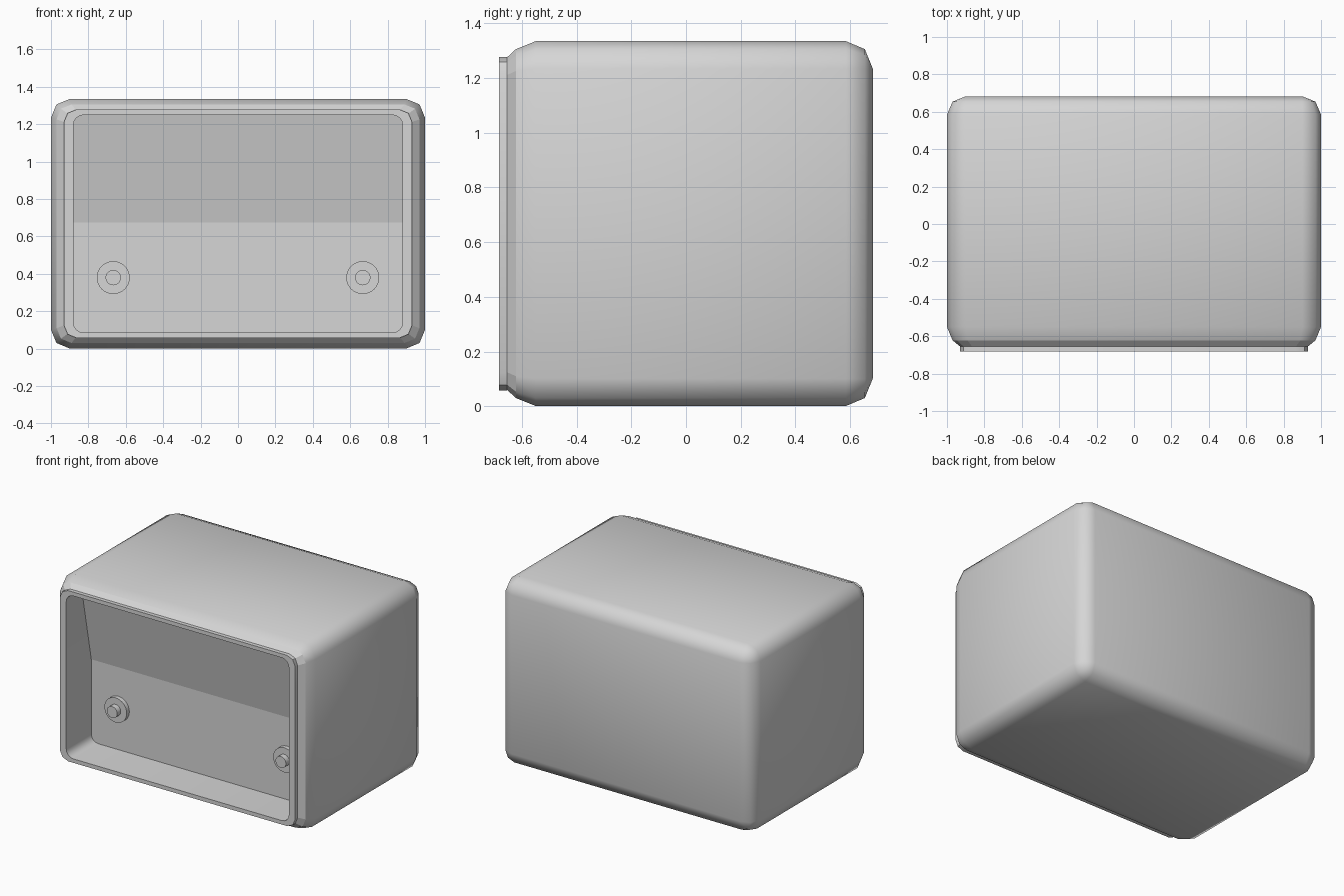
import bpy, bmesh, math

old = bpy.data.objects.get("Cube")
if old:
    bpy.data.objects.remove(old, do_unlink=True)

MID_Z = 0.668     # height of the middle of the casing
FOLD_Z = 0.675    # where the inner panel starts leaning forward
PANEL_Y = -0.40

grey = bpy.data.materials.new("light_grey")
grey.use_nodes = True
grey.diffuse_color = (0.67, 0.67, 0.67, 1)
grey.node_tree.nodes["Principled BSDF"].inputs["Base Color"].default_value = (0.67, 0.67, 0.67, 1)


def rounded_rect(hw, hh, r, segs, fold=False):
    """Rounded rectangle in x and z, optionally with a point on each side at the fold."""
    pts = []
    for k, (sx, sz) in enumerate([(1, 1), (-1, 1), (-1, -1), (1, -1)]):
        if fold and k in (0, 2):
            pts.append((sx * hw, FOLD_Z))
        for i in range(segs + 1):
            a = math.pi / 2 * (k + i / segs)
            pts.append((sx * (hw - r) + r * math.cos(a), MID_Z + sz * (hh - r) + r * math.sin(a)))
    return pts


def panel_y(z):
    return PANEL_Y - max(0, z - FOLD_Z) * 0.2


def add_loop(bm, pts, depth):
    """Closed ring of points; depth is a y value or a function of z."""
    return [bm.verts.new((x, depth(z) if callable(depth) else depth, z)) for x, z in pts]


def skin(bm, a, b):
    n = len(a)
    return [bm.faces.new((a[i], a[(i + 1) % n], b[(i + 1) % n], b[i])) for i in range(n)]


def halves(ring):
    """Split a folded ring into its upper and lower chains."""
    h = len(ring) // 2
    return ring[:h + 1], ring[h:] + ring[:1]


def finish(bm, name, angle):
    mesh = bpy.data.meshes.new(name)
    bm.to_mesh(mesh)
    bm.free()
    mesh.materials.append(grey)
    obj = bpy.data.objects.new(name, mesh)
    bpy.context.collection.objects.link(obj)
    bpy.ops.object.select_all(action="DESELECT")
    obj.select_set(True)
    bpy.context.view_layer.objects.active = obj
    bpy.ops.object.shade_smooth_by_angle(angle=math.radians(angle))
    return obj


# Casing: rounded shell from the back to the front rim, last strip flat
bm = bmesh.new()
levels = [(0.683, 0.9, 0.567, 0), (0.654, 0.97, 0.638, 0.07), (0.585, 1, 0.667, 0.1),
          (-0.55, 1, 0.667, 0.1), (-0.622, 0.97, 0.638, 0.08), (-0.663, 0.92, 0.6, 0.06)]
rings = [add_loop(bm, rounded_rect(hw, hh, r, 2), y) for y, hw, hh, r in levels]
for a, b in zip(rings, rings[1:]):
    strip = skin(bm, a, b)
bm.faces.new(rings[0])
bmesh.ops.remove_doubles(bm, verts=rings[0], dist=0.001)
bmesh.ops.recalc_face_normals(bm, faces=bm.faces)
flat = {f.index for f in strip if not bm.faces.index_update()}
casing = finish(bm, "casing", 50)
for p in casing.data.polygons:
    p.use_smooth = p.index not in flat

# Front rim: thin frame standing proud of the casing, with the recess walls behind it
bm = bmesh.new()
outer = rounded_rect(0.93, 0.61, 0.065, 2, fold=True)
opening = rounded_rect(0.88, 0.582, 0.055, 4, fold=True)
back = add_loop(bm, outer, -0.655)
front = add_loop(bm, outer, -0.683)
inner = add_loop(bm, opening, -0.683)
deep = add_loop(bm, opening, panel_y)
skin(bm, back, front)
for o, i in zip(halves(front), halves(inner)):
    bm.faces.new(o + i[::-1])
skin(bm, inner, deep)
bmesh.ops.recalc_face_normals(bm, faces=bm.faces)
finish(bm, "rim_and_recess_walls", 30)

# Inner panel: upright below the fold, leaning forward above it
bm = bmesh.new()
for chain in halves(add_loop(bm, opening, panel_y)):
    face = bm.faces.new(chain)
    face.normal_update()
    if face.normal.y > 0:
        face.normal_flip()
finish(bm, "inner_panel", 5)


# Knobs: wide base disc with a smaller button
def disc(name, x, radius, y_front):
    bpy.ops.mesh.primitive_cylinder_add(vertices=32, radius=radius, depth=PANEL_Y - y_front,
                                        location=(x, (PANEL_Y + y_front) / 2, 0.38),
                                        rotation=(math.pi / 2, 0, 0))
    obj = bpy.context.object
    obj.name = name
    obj.data.materials.append(grey)
    bpy.ops.object.shade_smooth_by_angle(angle=math.radians(40))


for side, x in (("left", 0.667), ("right", -0.667)):
    disc(side + "_knob_base", x, 0.088, -0.43)
    disc(side + "_knob_button", x, 0.041, -0.47)
